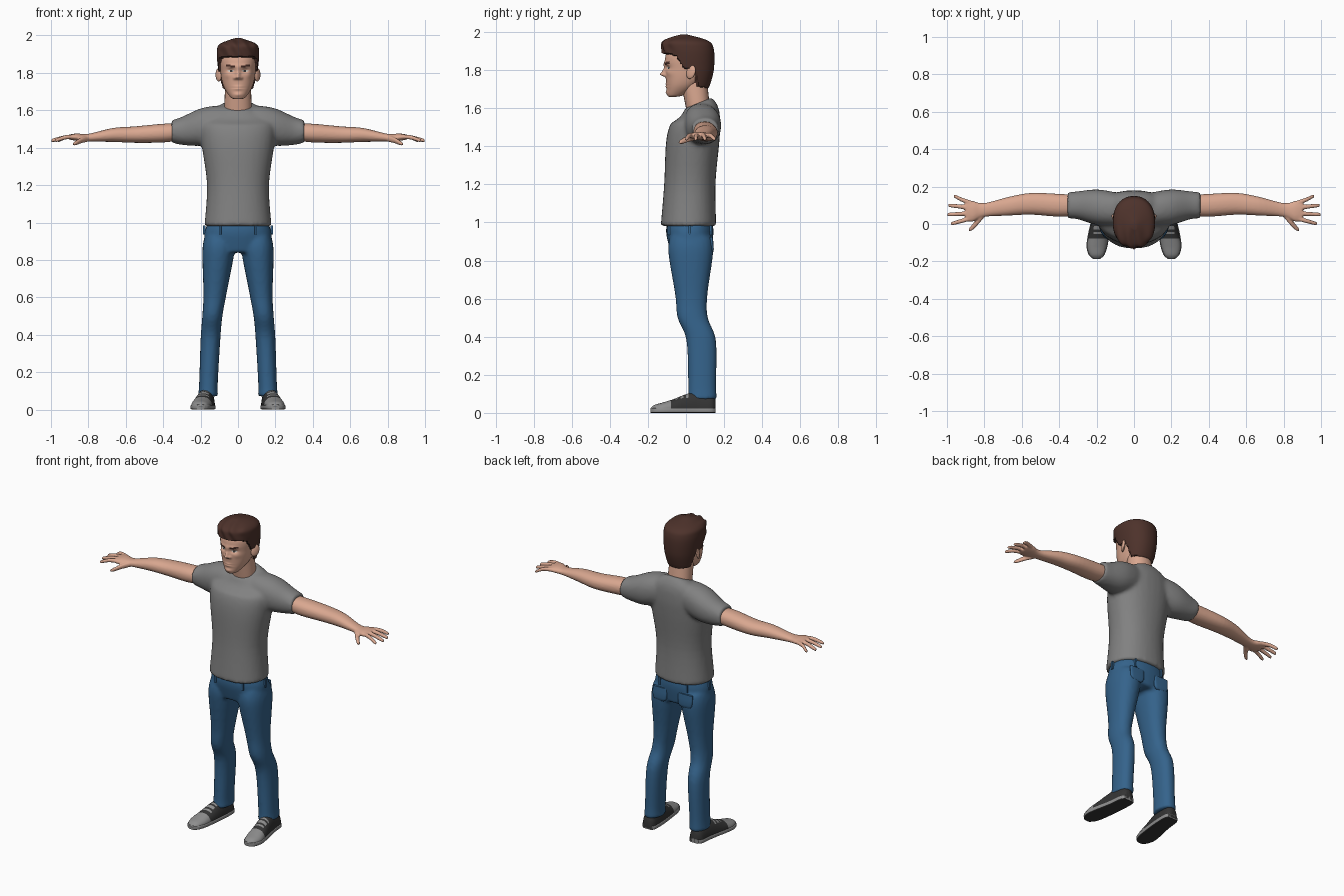
import bpy, bmesh, math
from mathutils import Vector

old = bpy.data.objects.get("Cube")
if old:
    bpy.data.objects.remove(old, do_unlink=True)


def material(name, red, green, blue):
    colour = (red, green, blue, 1)
    made = bpy.data.materials.new(name)
    made.use_nodes = True
    made.diffuse_color = colour
    made.node_tree.nodes["Principled BSDF"].inputs["Base Color"].default_value = colour
    return made


SKIN = material("skin", .7, .39, .28)
HAIR = material("brown hair", .075, .032, .024)
SHIRT = material("grey cotton", .22, .22, .22)
DENIM = material("blue denim", .035, .125, .26)
DARK = material("dark shoe fabric", .035, .035, .035)
LIGHT = material("light shoe rubber", .27, .27, .27)
WHITE = material("eye white", .6, .55, .5)


def ring(x=0, y=0, z=0, wide=.1, deep=.1):
    """Centre and two half sizes of one cross-section."""
    return Vector((x, y, z, wide, deep))


def spline(rows, steps):
    """Catmull-Rom curve through all given rows."""
    padded = [rows[0]] + rows + [rows[-1]]
    result = []
    for before, start, end, after in zip(padded, padded[1:], padded[2:], padded[3:]):
        leave, arrive = (end - before) / 2, (after - start) / 2
        for k in range(steps):
            t = k / steps
            ease = t * t * (3 - 2 * t)
            result.append(start.lerp(end, ease) + leave * t * (1 - t) ** 2 - arrive * t * t * (1 - t))
    return result + [rows[-1]]


def rounded(value, power):
    return math.copysign(abs(value) ** (2 / power), value)


def loft(bm, rows, axis="z", sides=24, power=2.2, steps=5):
    """Skin super-elliptic cross-sections along one axis."""
    loops = []
    for x, y, z, wide, deep in spline(rows, steps):
        loop = []
        for i in range(sides):
            turn = math.tau * i / sides
            a = wide * rounded(math.cos(turn), power)
            b = deep * rounded(math.sin(turn), power)
            offset = {"z": (a, b, 0), "x": (0, a, b), "y": (a, 0, b)}[axis]
            loop.append(bm.verts.new(Vector((x, y, z)) + Vector(offset)))
        loops.append(loop)
    for lower, upper in zip(loops, loops[1:]):
        for i in range(sides):
            bm.faces.new((lower[i - 1], lower[i], upper[i], upper[i - 1]))
    bm.faces.new(loops[0])
    bm.faces.new(loops[-1])


def finish(name, bm, materials, voxel=0, soften=4, mirror=False, angle=60):
    """Turn the bmesh into a smooth object, fused or mirrored on request."""
    bmesh.ops.recalc_face_normals(bm, faces=bm.faces[:])
    mesh = bpy.data.meshes.new(name)
    bm.to_mesh(mesh)
    bm.free()
    for each in materials:
        mesh.materials.append(each)
    thing = bpy.data.objects.new(name, mesh)
    bpy.context.collection.objects.link(thing)
    bpy.ops.object.select_all(action="DESELECT")
    thing.select_set(True)
    bpy.context.view_layer.objects.active = thing
    bpy.ops.object.shade_smooth_by_angle(angle=math.radians(angle))
    if voxel:
        fuse = thing.modifiers.new("fuse", "REMESH")
        fuse.mode, fuse.voxel_size, fuse.use_smooth_shade = "VOXEL", voxel, True
        relax = thing.modifiers.new("relax", "SMOOTH")
        relax.factor, relax.iterations = .5, soften
    if mirror:
        thing.modifiers.new("mirror", "MIRROR")


def ramp(value, points):
    """Linear interpolation through (input, output) pairs."""
    for (a, low), (b, high) in zip(points, points[1:]):
        if value <= b:
            return low + (high - low) * max(0, (value - a) / (b - a))
    return points[-1][1]


# Shirt: torso and sleeves fused, collar tilted down at the front
bm = bmesh.new()
loft(bm, [ring(y=.013, z=.98, wide=.18, deep=.146), ring(y=.02, z=1.2, wide=.166, deep=.135),
          ring(y=.035, z=1.42, wide=.195, deep=.14), ring(y=.05, z=1.52, wide=.2, deep=.13),
          ring(y=.07, z=1.58, wide=.165, deep=.1), ring(y=.065, z=1.63, wide=.08, deep=.07)], sides=32)
for v in bm.verts:
    v.co.z += .4 * (v.co.y - .07) * ramp(v.co.z, [(1.52, 0), (1.62, 1)])
for side in (-1, 1):
    loft(bm, [ring(side * .03, .08, 1.54, .07, .07), ring(side * .1, .08, 1.53, .09, .095),
              ring(side * .2, .09, 1.51, .095, .1), ring(side * .3, .1, 1.49, .075, .075),
              ring(side * .355, .1, 1.487, .07, .06)], axis="x")
finish("shirt", bm, [SHIRT], voxel=.011, soften=6)

# Jeans: hips and two legs fused
bm = bmesh.new()
loft(bm, [ring(y=.02, z=1, wide=.16, deep=.12), ring(y=.02, z=.94, wide=.18, deep=.124),
          ring(y=.025, z=.84, wide=.175, deep=.105)], sides=32)
for side in (-1, 1):
    loft(bm, [ring(side * .1, .025, .92, .08, .11), ring(side * .105, .025, .84, .086, .118),
              ring(side * .123, .028, .62, .062, .085), ring(side * .137, .035, .5, .054, .08),
              ring(side * .147, .08, .38, .053, .078), ring(side * .158, .085, .14, .05, .074),
              ring(side * .16, .085, .07, .054, .078)])
finish("jeans", bm, [DENIM], voxel=.011)

# Belt loops around the waist
bm = bmesh.new()
for degrees in range(-120, 240, 60):
    turn = math.radians(degrees)
    x, y = .18 * rounded(math.cos(turn), 2.2), .02 + .125 * rounded(math.sin(turn), 2.2)
    loft(bm, [ring(x, y, height, .007, .007) for height in (.935, .985)], sides=8, power=5, steps=1)
finish("belt_loops", bm, [DENIM])

# Back pockets
bm = bmesh.new()
loft(bm, [ring(.09, .132, .84, .03, .008), ring(.09, .136, .86, .048, .01),
          ring(.09, .133, .925, .05, .008)], sides=16, power=4, steps=2)
finish("back_pockets", bm, [DENIM], mirror=True)

# Arm, palm and fingers fused, then mirrored
bm = bmesh.new()
loft(bm, [ring(.3, .1, 1.485, .055, .045), ring(.4, .1, 1.478, .061, .05), ring(.55, .108, 1.47, .058, .044),
          ring(.67, .095, 1.468, .05, .037), ring(.8, .075, 1.453, .037, .021),
          ring(.86, .068, 1.456, .055, .02), ring(.9, .07, 1.457, .056, .014)], axis="x")
for finger in range(4):
    root, tip = .112 - .027 * finger, .147 - .048 * finger
    reach = 1 - .012 * (finger - 1.7) ** 2
    loft(bm, [ring(.87, root, 1.458, .013, .012), ring(.92, (root + tip) / 2, 1.456, .012, .012),
              ring(reach - .01, tip, 1.44, .01, .01), ring(reach, tip, 1.435, .005, .005)], axis="x", sides=12)
loft(bm, [ring(.8, .055, 1.448, .018, .016), ring(.835, .015, 1.44, .02, .016),
          ring(.865, -.018, 1.426, .016, .013), ring(.885, -.033, 1.418, .007, .006)], axis="x", sides=12)
finish("arms", bm, [SKIN], voxel=.0055, soften=3, mirror=True)

# Neck
bm = bmesh.new()
loft(bm, [ring(y=.07, z=1.56, wide=.07, deep=.062), ring(y=.06, z=1.62, wide=.073, deep=.064),
          ring(y=.04, z=1.75, wide=.068, deep=.07)])
finish("neck", bm, [SKIN])

# Head: skull shape with soft bumps for the facial features
bm = bmesh.new()
loft(bm, [ring(y=-.07, z=1.66, wide=.02, deep=.02), ring(y=-.052, z=1.672, wide=.042, deep=.046),
          ring(y=-.015, z=1.725, wide=.076, deep=.088), ring(y=.01, z=1.8, wide=.093, deep=.118),
          ring(y=.015, z=1.89, wide=.094, deep=.117), ring(y=.015, z=1.965, wide=.03, deep=.04)],
     sides=128, steps=16)
# Each bump: sideways place, height, half width, half height, push outward
bumps = dict(bridge=(0, 1.825, .011, .02, .008), nose=(0, 1.79, .011, .016, .018),
             nose_tip=(0, 1.776, .015, .009, .022), nostril=(.018, 1.772, .008, .008, .008),
             socket=(.038, 1.813, .019, .011, -.013), brow=(.035, 1.838, .028, .009, .005),
             lips=(0, 1.719, .024, .011, .007), mouth=(0, 1.72, .03, .003, -.006),
             chin=(0, 1.683, .022, .011, .007), cheek=(.058, 1.785, .018, .016, .004))
for v in bm.verts:
    x, y, z = v.co
    front = ramp(-y, [(.02, 0), (.06, 1)])
    for place, height, wide, high, push in bumps.values():
        fade = ((abs(x) - place) / wide) ** 2 + ((z - height) / high) ** 2
        v.co.y -= front * push * math.exp(-fade)
# Eyebrows and eyes as coloured faces
for face in bm.faces:
    x, y, z = face.calc_center_median()
    x = abs(x)
    if y < -.03:
        if .017 < x < .066 and abs(z - 1.826 - x / 4) < .0055:
            face.material_index = 1
        elif math.hypot((x - .038) / .017, (z - 1.812) / .0065) < 1:
            face.material_index = 2 if abs(x - .038) < .007 or z > 1.815 else 3
finish("head", bm, [SKIN, HAIR, DARK, WHITE], angle=80)

# Ears
bm = bmesh.new()
bmesh.ops.create_uvsphere(bm, u_segments=16, v_segments=10, radius=1)
for v in bm.verts:
    x, y, z = v.co
    v.co = (.103 + .012 * (x + y), .026 + .024 * y + .006 * z, 1.79 + .036 * z)
finish("ears", bm, [SKIN], mirror=True)

# Hair: a fuller shell, tucked into the head below the hairline
bm = bmesh.new()
loft(bm, [ring(y=.045, z=1.69, wide=.075, deep=.065), ring(y=.03, z=1.735, wide=.09, deep=.1),
          ring(y=.02, z=1.81, wide=.105, deep=.127), ring(y=.01, z=1.91, wide=.113, deep=.136),
          ring(y=0, z=1.955, wide=.096, deep=.115), ring(y=-.01, z=1.986, wide=.015, deep=.02)],
     sides=96, steps=12)
hairline = [(-.1, 1.885), (-.06, 1.875), (-.01, 1.805), (.045, 1.8), (.065, 1.715), (.14, 1.7)]
for v in bm.verts:
    x, y, z = v.co
    if z < ramp(y, hairline):
        v.co = (x * .78, .02 + (y - .02) * .78, z)
    else:
        lock = .004 * math.sin(x * 110 + z * 60) * ramp(-y, [(-.02, 0), (.06, 1)])
        v.co += Vector((0, -lock, lock / 2))
finish("hair", bm, [HAIR])

# Shoe uppers with rubber toe and laces
foot = [ring(.165, .155, .02, .028, .05), ring(.168, .13, .02, .043, .075), ring(.172, .06, .02, .047, .09),
        ring(.18, 0, .02, .05, .078), ring(.19, -.06, .02, .053, .054), ring(.198, -.12, .02, .052, .035),
        ring(.2, -.165, .02, .038, .022), ring(.2, -.186, .02, .016, .006)]
bm = bmesh.new()
loft(bm, foot, axis="y", sides=48, steps=10)
for v in bm.verts:
    v.co.z = max(v.co.z, .006)
for face in bm.faces:
    x, y, z = face.calc_center_median()
    lace = -.07 < y < .015 and abs(x - .185) < .03 and z > .05 and (y + .07) % .028 > .013
    face.material_index = int(lace or y < -.08)
finish("shoe_uppers", bm, [DARK, LIGHT], mirror=True)

# Flat soles, dark underneath
bm = bmesh.new()
loft(bm, [ring(x, y, .013, wide + .004, .013) for x, y, z, wide, deep in foot], axis="y", sides=32, power=6)
for face in bm.faces:
    face.material_index = int(face.calc_center_median().z < .003)
finish("shoe_soles", bm, [LIGHT, DARK], mirror=True, angle=40)
